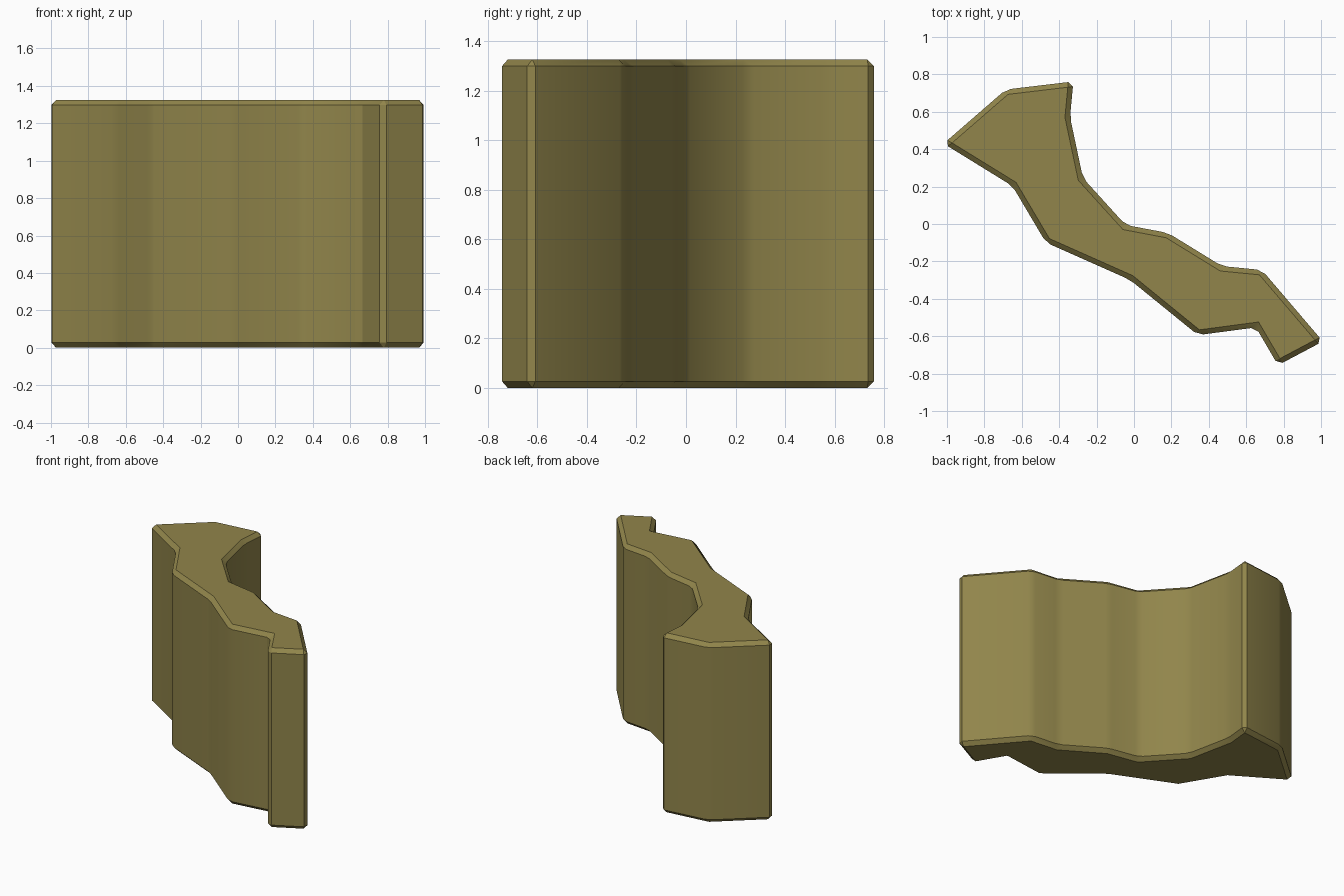
import bpy, bmesh, math

if "Cube" in bpy.data.objects:
    bpy.data.objects.remove(bpy.data.objects["Cube"])

HEIGHT = 1.325
BEVEL = 0.027

# Footprint of the wall segment, clockwise from the left tip
outline = [(-1.018, 0.43), (-0.685, 0.719), (-0.324, 0.762), (-0.342, 0.572),
           (-0.273, 0.246), (-0.045, -0.005), (0.182, -0.048), (0.47, -0.225),
           (0.684, -0.246), (1.01, -0.628), (0.77, -0.755), (0.652, -0.553),
           (0.342, -0.594), (-0.021, -0.299), (-0.471, -0.099), (-0.65, 0.203)]

mat = bpy.data.materials.new("olive brown rock")
mat.diffuse_color = (0.283, 0.235, 0.07, 1)
mat.use_nodes = True
mat.node_tree.nodes["Principled BSDF"].inputs["Base Color"].default_value = mat.diffuse_color

# Extruded rock wall
bm = bmesh.new()
base = bm.faces.new([bm.verts.new((x, y, 0)) for x, y in outline])
ext = bmesh.ops.extrude_face_region(bm, geom=[base], use_keep_orig=True)
top = [v for v in ext["geom"] if isinstance(v, bmesh.types.BMVert)]
bmesh.ops.translate(bm, verts=top, vec=(0, 0, HEIGHT))
bmesh.ops.recalc_face_normals(bm, faces=bm.faces)

# Single chamfer on every edge
bmesh.ops.bevel(bm, geom=bm.edges[:], offset=BEVEL, segments=1,
                affect='EDGES', profile=0.5)
bmesh.ops.recalc_face_normals(bm, faces=bm.faces)

mesh = bpy.data.meshes.new("rock_wall")
bm.to_mesh(mesh)
bm.free()
mesh.materials.append(mat)
wall = bpy.data.objects.new("rock_wall", mesh)
bpy.context.collection.objects.link(wall)

# Soft shading over shallow corners, hard chamfers elsewhere
bpy.context.view_layer.objects.active = wall
wall.select_set(True)
bpy.ops.object.shade_smooth_by_angle(angle=math.radians(30))
